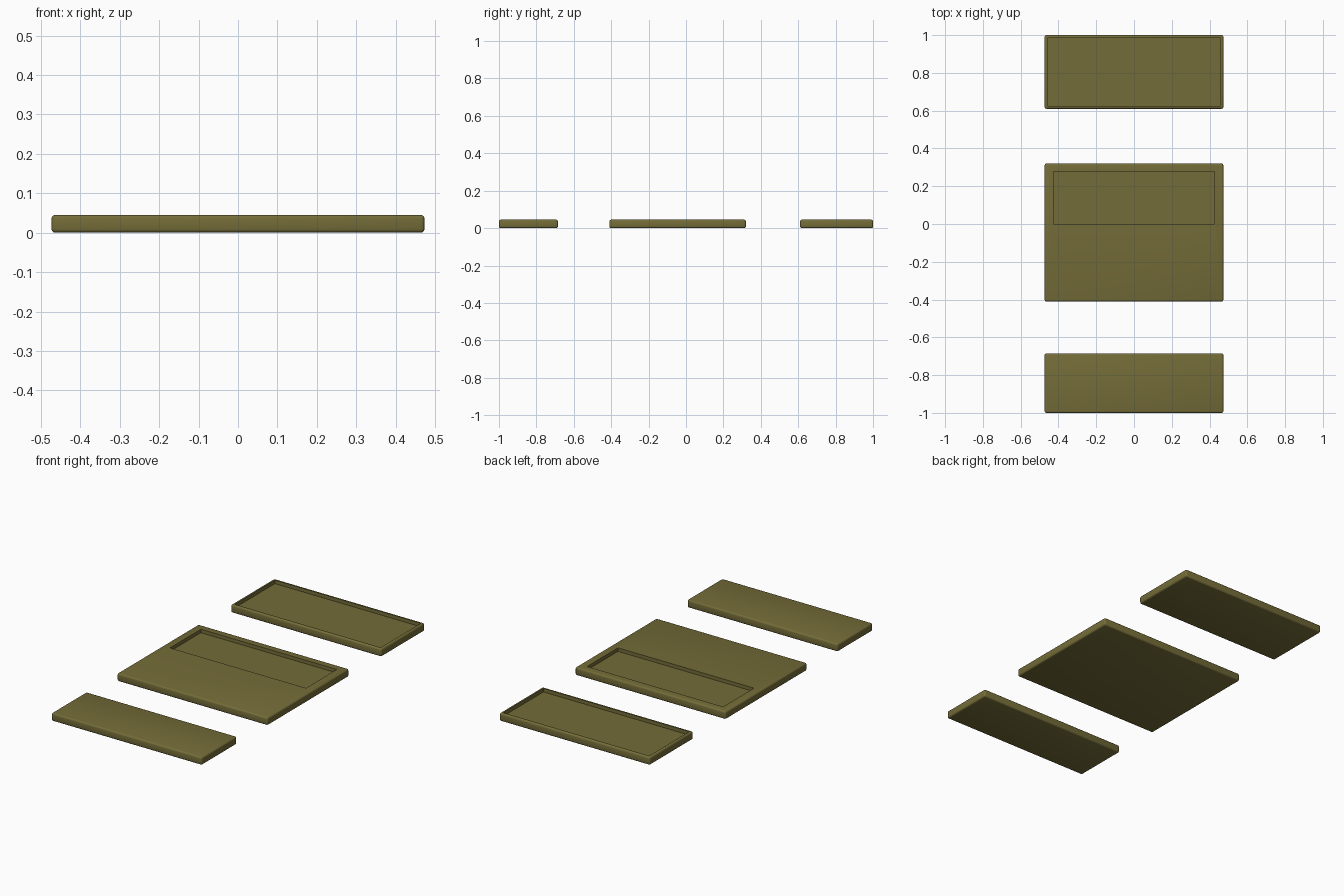
import bpy
import bmesh
from math import radians

HALF_WIDTH = 0.473
HEIGHT = 0.045
EDGE = 0.009

default_cube = bpy.data.objects.get("Cube")
if default_cube:
    bpy.data.objects.remove(default_cube, do_unlink=True)

olive = bpy.data.materials.new("olive")
olive.use_nodes = True
colour = (0.175, 0.150, 0.040, 1)
olive.diffuse_color = colour
olive.node_tree.nodes["Principled BSDF"].inputs["Base Color"].default_value = colour


def slab(name, y0, y1, pocket=None, depth=0.02):
    """Rounded slab; pocket is (x0, x1, y0, y1) sunk into the top."""
    bm = bmesh.new()
    bmesh.ops.create_cube(bm, size=1)
    for v in bm.verts:
        v.co.x *= 2 * HALF_WIDTH
        v.co.y = (y0 + y1) / 2 + v.co.y * (y1 - y0)
        v.co.z = (v.co.z + 0.5) * HEIGHT
    bmesh.ops.bevel(bm, geom=bm.edges[:], offset=EDGE, segments=3,
                    profile=0.5, affect='EDGES')

    if pocket:
        # Inset the top face, fit it to the pocket, then sink it
        top = max(bm.faces, key=lambda f: f.normal.z * f.calc_area())
        bmesh.ops.inset_region(bm, faces=[top], thickness=0.003)
        middle = top.calc_center_median()
        for v in top.verts:
            v.co.x = pocket[0] if v.co.x < middle.x else pocket[1]
            v.co.y = pocket[2] if v.co.y < middle.y else pocket[3]
        floor = bmesh.ops.extrude_discrete_faces(bm, faces=[top])["faces"][0]
        for v in floor.verts:
            v.co.z -= depth

    bmesh.ops.recalc_face_normals(bm, faces=bm.faces[:])
    mesh = bpy.data.meshes.new(name)
    bm.to_mesh(mesh)
    bm.free()
    mesh.materials.append(olive)
    obj = bpy.data.objects.new(name, mesh)
    bpy.context.collection.objects.link(obj)
    bpy.ops.object.select_all(action='DESELECT')
    obj.select_set(True)
    bpy.context.view_layer.objects.active = obj
    bpy.ops.object.shade_smooth_by_angle(angle=radians(40))
    return obj


# Plain front slab
slab("front_panel", -1.0, -0.685)

# Large slab with a pocket in its rear half
slab("middle_panel", -0.41, 0.32, (-0.427, 0.427, 0.0, 0.277))

# Shallow tray with a thin rim
RIM = 0.015
slab("rear_tray", 0.61, 1.0,
     (RIM - HALF_WIDTH, HALF_WIDTH - RIM, 0.61 + RIM, 1.0 - RIM))
